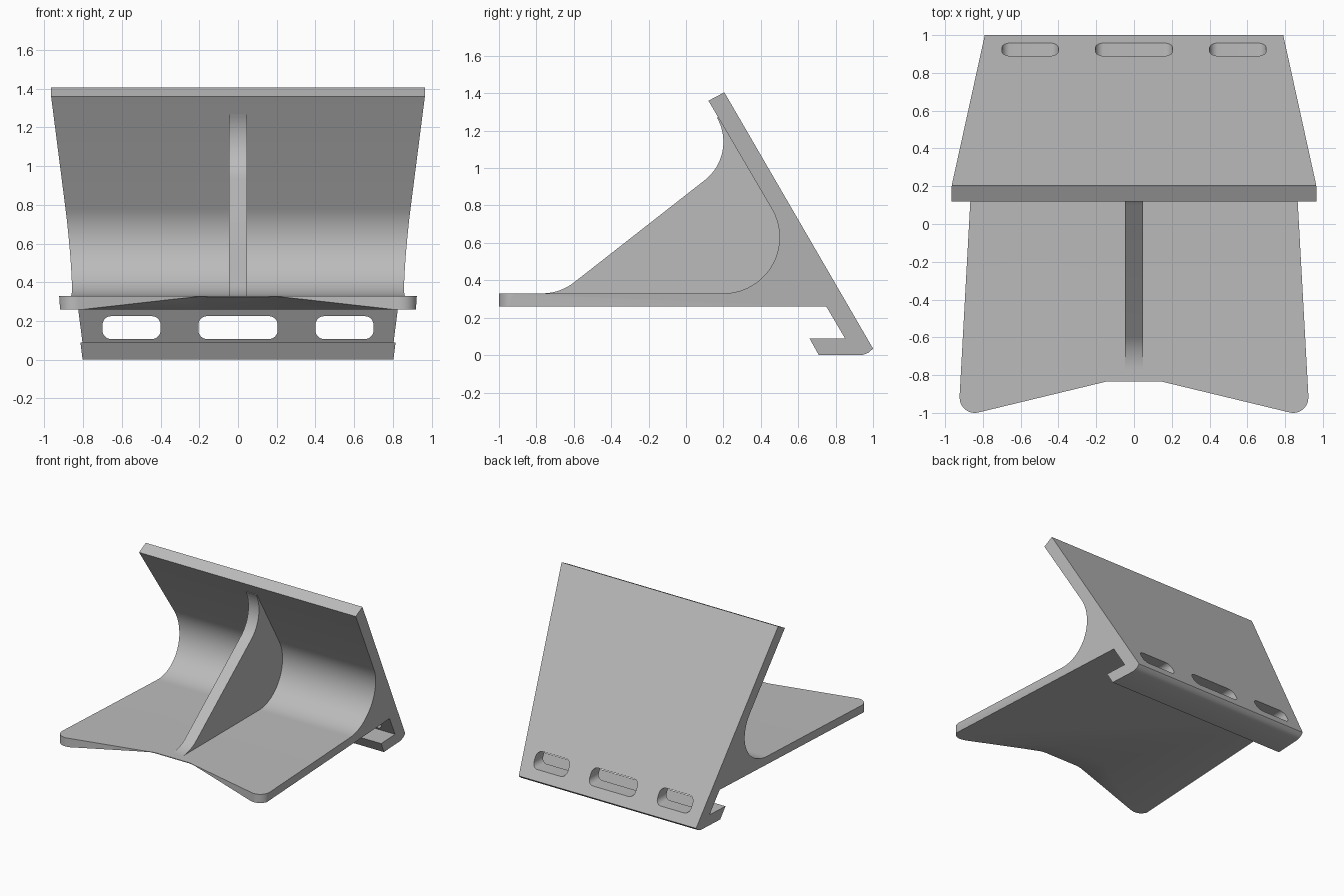
import bpy, bmesh
from math import cos, sin, radians
from mathutils import Vector

if "Cube" in bpy.data.objects:
    bpy.data.objects.remove(bpy.data.objects["Cube"])

grey = bpy.data.materials.new("plain_grey")
grey.use_nodes = True
grey.diffuse_color = (0.5, 0.5, 0.5, 1)
grey.node_tree.nodes["Principled BSDF"].inputs["Base Color"].default_value = (0.5, 0.5, 0.5, 1)


def arc(cx, cy, r, start, end, n=20):
    angles = [radians(start + (end - start) * i / n) for i in range(n + 1)]
    return [(cx + r * cos(a), cy + r * sin(a)) for a in angles]


def finish(name, bm):
    bmesh.ops.recalc_face_normals(bm, faces=bm.faces)
    mesh = bpy.data.meshes.new(name)
    bm.to_mesh(mesh)
    bm.free()
    mesh.materials.append(grey)
    ob = bpy.data.objects.new(name, mesh)
    bpy.context.collection.objects.link(ob)
    return ob


def prism(name, near, far):
    """Solid between two matching outlines."""
    bm = bmesh.new()
    a = [bm.verts.new(p) for p in near]
    b = [bm.verts.new(p) for p in far]
    bm.faces.new(a)
    bm.faces.new(b[::-1])
    for i in range(len(a)):
        j = (i + 1) % len(a)
        bm.faces.new((a[i], b[i], b[j], a[j]))
    return finish(name, bm)


def activate(ob):
    bpy.ops.object.select_all(action='DESELECT')
    ob.select_set(True)
    bpy.context.view_layer.objects.active = ob


def carve(ob, cutter, operation='DIFFERENCE'):
    cutter.hide_render = True
    mod = ob.modifiers.new("carve", 'BOOLEAN')
    mod.operation, mod.solver, mod.object = operation, 'EXACT', cutter
    activate(ob)
    bpy.ops.object.modifier_apply(modifier=mod.name)
    bpy.data.objects.remove(cutter)


def half_width(y, z):
    # Both flanks are planes flaring forwards and upwards
    return 0.79 + 0.055 * (1 - y) + 0.0957 * (z - 0.035)


# Stand: shelf, leaning back plate and hooked foot in one side profile
side = [(-1.1, 0.26), (0.75, 0.26), (0.85, 0.09), (0.66, 0.09), (0.71, 0),
        (0.94, 0), (0.975, 0.012), (1.0, 0.035), (0.205, 1.405), (0.12, 1.36)]
side += arc(0.2, 0.63, 0.3, 30, -90) + [(-1.1, 0.33)]
stand = prism("stand", [(-half_width(y, z), y, z) for y, z in side],
              [(half_width(y, z), y, z) for y, z in side])

# Shelf front: shallow notch and rounded corners
half = [(0.15, -0.835)] + arc(0.843, -0.92, 0.08, -103, 0, 12) + [(1.2, -0.92), (1.2, 1.2)]
plan = half + [(-x, y) for x, y in reversed(half)]
carve(stand, prism("plan_cutter", [(x, y, -0.5) for x, y in plan],
                   [(x, y, 2) for x, y in plan]), 'INTERSECT')

# Thinned underside behind the notch
bm = bmesh.new()
for s in (-1, 1):
    for p in [(0.82, -1.005, 0.26), (0.82, -1.005, 0.1), (0.2, -0.845, 0.327),
              (0.2, -0.6, 0.26), (0.2, -0.6, 0.1)]:
        bm.verts.new((s * p[0], p[1], p[2]))
bmesh.ops.convex_hull(bm, input=bm.verts)
carve(stand, finish("underside_cutter", bm))

# Three rounded slots through the foot of the back plate
for x, w in ((-0.55, 0.15), (0, 0.205), (0.55, 0.15)):
    lo, hi, r = 0.107, 0.225, 0.045
    slot = []
    for sx, cz, start in ((1, hi - r, 0), (-1, hi - r, 90), (-1, lo + r, 180), (1, lo + r, 270)):
        slot += arc(x + sx * (w - r), cz, r, start, start + 90, 8)
    carve(stand, prism("slot_cutter", [(px, 0.6, pz) for px, pz in slot],
                       [(px, 1.2, pz) for px, pz in slot]))

# Central rib with filleted ends, its rear edge sunk into the stand
rib = arc(-0.77, 0.61, 0.28, -90, -52, 12) + arc(-0.06, 1.14, 0.26, -52, 30)
rib += [(0.22, 1.27), (0.55, 0.65), (0.5, 0.4), (0.3, 0.3), (-0.6, 0.3), (-0.76, 0.322)]
support_rib = prism("support_rib", [(-0.047, y, z) for y, z in rib],
                    [(0.047, y, z) for y, z in rib])

for ob in (stand, support_rib):
    activate(ob)
    bpy.ops.object.shade_smooth_by_angle(angle=radians(25))
